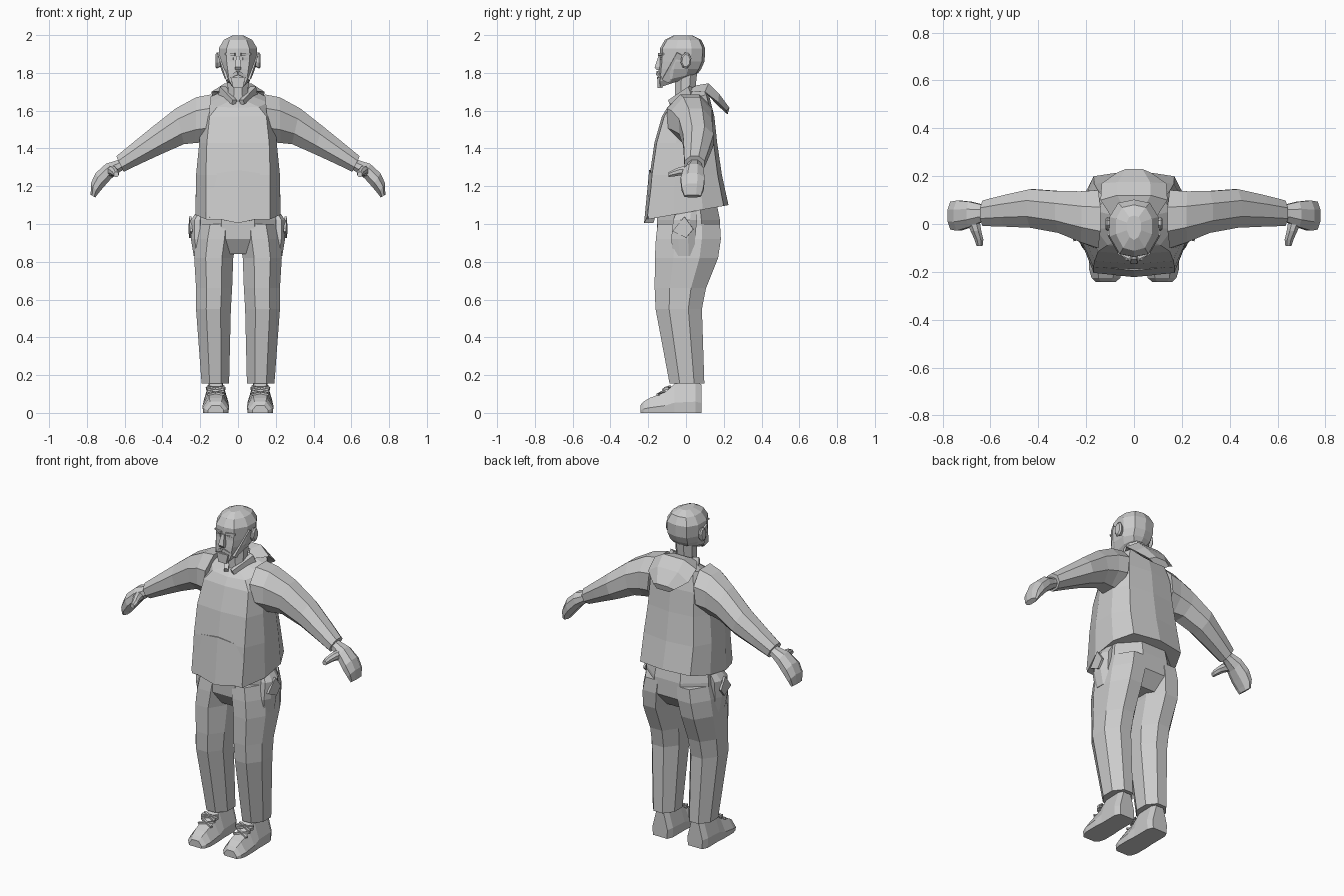
import bpy, bmesh, math
from mathutils import Vector

grey = bpy.data.materials.new("light_grey")
grey.diffuse_color = (0.6, 0.6, 0.6, 1)

OCT = [(math.cos(math.radians(a)) * 1.05, math.sin(math.radians(a)) * 1.05)
       for a in (22.5 + 45 * i for i in range(8))]
SHOE = [(-.95, -1), (.95, -1), (1, -.3), (.5, 1), (-.5, 1), (-1, -.3)]
BOX = [(-1, -1), (1, -1), (1, 1), (-1, 1)]


def loft(name, rings, mirror=False):
    """Skin closed rings of points and cap both ends."""
    bm = bmesh.new()
    vs = [[bm.verts.new(p) for p in r] for r in rings]
    n = len(vs[0])
    for a, b in zip(vs, vs[1:]):
        for i in range(n):
            j = (i + 1) % n
            bm.faces.new((a[i], a[j], b[j], b[i]))
    bm.faces.new(vs[0])
    bm.faces.new(vs[-1])
    bmesh.ops.recalc_face_normals(bm, faces=bm.faces)
    me = bpy.data.meshes.new(name)
    bm.to_mesh(me)
    bm.free()
    me.materials.append(grey)
    ob = bpy.data.objects.new(name, me)
    bpy.context.collection.objects.link(ob)
    if mirror:
        ob.modifiers.new("mirror", 'MIRROR').use_mirror_merge = False
    return ob


def ring(c, u, v, prof=OCT):
    c, u, v = Vector(c), Vector(u), Vector(v)
    return [c + u * a + v * b for a, b in prof]


def upright(name, rows, mirror=True, prof=OCT):
    """Rows of z, x0, x1, y0, y1."""
    return loft(name, [ring(((a + b) / 2, (c + d) / 2, z), ((b - a) / 2, 0, 0),
                            (0, (d - c) / 2, 0), prof) for z, a, b, c, d in rows], mirror)


def limb(name, rows):
    """Rows of top x, top z, bottom x, bottom z, centre y, half depth."""
    return loft(name, [ring(((a + c) / 2, y, (b + d) / 2), (0, r, 0),
                            ((a - c) / 2, 0, (b - d) / 2)) for a, b, c, d, y, r in rows], True)


def bar(name, a, b, r0, r1, mirror=True, prof=BOX):
    """Tapered bar between two points; r = (half width, half height)."""
    a, b = Vector(a), Vector(b)
    d = (b - a).normalized()
    ref = Vector((0, 0, 1)) if abs(d.z) < .8 else Vector((0, 1, 0))
    u = d.cross(ref).normalized()
    v = u.cross(d)
    return loft(name, [ring(a, u * r0[0], v * r0[1], prof),
                       ring(b, u * r1[0], v * r1[1], prof)], mirror)


def body(name, rows, back=.75, f1=.32, f2=.68, bow=.012):
    """Symmetric rings from rows: front z, back z, front y, back y, front half width, side half width."""
    rings = []
    for zf, zb, yf, yb, xf, xs in rows:
        L = yb - yf
        half = [(0, yf - bow), (xf, yf), (xs, yf + f1 * L), (xs, yf + f2 * L),
                (xs * back, yb - .06 * L), (0, yb)]
        pts = half + [(-x, y) for x, y in half[-2:0:-1]]
        rings.append([(x, y, zf + (zb - zf) * (y - yf) / L) for x, y in pts])
    return loft(name, rings)


# Hooded top
body("sweater", [
    (1.025, 1.10, -.20, .225, .17, .225), (1.26, 1.26, -.18, .19, .17, .222),
    (1.43, 1.43, -.155, .165, .165, .205), (1.57, 1.57, -.115, .15, .15, .195),
    (1.62, 1.69, -.088, .12, .11, .16), (1.65, 1.73, -.06, .08, .045, .075)])
limb("sleeve", [
    (.14, 1.69, .17, 1.43, .02, .125), (.22, 1.675, .225, 1.425, .03, .11),
    (.33, 1.615, .285, 1.42, .05, .09), (.45, 1.52, .40, 1.37, .065, .083),
    (.56, 1.43, .51, 1.32, .055, .068), (.645, 1.36, .605, 1.275, .045, .055)])

# Front pouch, slanting away from the belly
pouch = []
for y, z, dz in ((0, 1.285, -.025), (.0, 1.005, .035)):
    yy = -.195 if z > 1.2 else -.222
    pouch.append([(-.17, yy + .018, z + dz), (0, yy, z), (.17, yy + .018, z + dz),
                  (.175, yy + .06, z + dz), (0, yy + .05, z), (-.175, yy + .06, z + dz)])
loft("pouch", pouch)

# Hood folded down the back
hood = []
for hw, ys, zs, yc, zc, t in ((.075, .0, 1.705, .07, 1.735, .03), (.14, .10, 1.70, .13, 1.745, .05),
                              (.135, .17, 1.645, .185, 1.69, .06), (.07, .215, 1.60, .24, 1.615, .035)):
    hood.append([(-hw, ys, zs), (-hw * .5, yc - .01, zc), (hw * .5, yc - .01, zc), (hw, ys, zs),
                 (hw * .6, yc - .02, zc - t), (-hw * .6, yc - .02, zc - t)])
loft("hood", hood)
bar("collar", (.085, .03, 1.70), (.02, -.085, 1.645), (.018, .03), (.012, .012))

# Hands and thumbs
limb("hand", [
    (.625, 1.345, .60, 1.29, .045, .036), (.65, 1.335, .625, 1.275, .045, .038),
    (.70, 1.32, .67, 1.24, .04, .055), (.755, 1.27, .71, 1.195, .035, .065),
    (.78, 1.215, .74, 1.16, .035, .06), (.78, 1.155, .755, 1.14, .035, .045)])
loft("thumb", [ring(c, (r, 0, 0), (0, 0, r)) for c, r in (
    ((.675, .02, 1.28), .03), ((.66, -.03, 1.28), .023),
    ((.648, -.065, 1.27), .019), ((.645, -.092, 1.262), .013))], True)

# Trousers
upright("hips", [(.84, -.17, .17, -.10, .12), (.92, -.215, .215, -.155, .185),
                 (1.02, -.215, .215, -.16, .185), (1.12, -.20, .20, -.15, .165)], False)
upright("trouser_leg", [
    (.155, .045, .195, -.09, .10), (.55, .035, .225, -.165, .088),
    (.66, .028, .225, -.17, .11), (.82, .022, .235, -.17, .175),
    (.92, .005, .228, -.165, .19), (1.0, .002, .21, -.155, .185)])
upright("hip_pocket", [(.83, .18, .235, -.07, .05), (.92, .18, .25, -.08, .05),
                       (1.02, .18, .252, -.07, .06), (1.07, .17, .215, -.05, .06)])
bar("pocket_flap", (.25, -.04, 1.0), (.255, .02, .95), (.006, .05), (.006, .03))

# Shoes, laces and ankles
loft("shoe", [ring((.1175 + dx, y, h / 2), (w, 0, 0), (0, 0, h / 2), SHOE) for y, w, h, dx in (
    (.082, .05, .15, 0), (.05, .066, .17, 0), (-.06, .066, .155, 0), (-.11, .07, .11, 0),
    (-.19, .07, .08, 0), (-.225, .06, .06, 0), (-.242, .042, .04, 0))], True)
for s in (-1, 1):
    for y, z in ((-.085, .14), (-.115, .115)):
        bar("lace", (.118 - .045 * s, y, z), (.118 + .045 * s, y - .035, z - .018), (.006, .005), (.006, .005))
    bar("lace_loop", (.118, -.095, .135), (.118 + .05 * s, -.105, .13), (.004, .004), (.012, .008))

# Neck and head
upright("neck", [(1.60, -.06, .06, -.06, .06), (1.70, -.055, .055, -.06, .05),
                 (1.84, -.06, .06, -.06, .065)], False)
body("head", [
    (1.725, 1.77, -.135, .0, .028, .04), (1.755, 1.80, -.137, .065, .045, .07),
    (1.82, 1.82, -.132, .08, .055, .09), (1.86, 1.86, -.127, .098, .06, .098),
    (1.93, 1.93, -.125, .102, .06, .102), (1.975, 1.975, -.10, .08, .045, .075),
    (1.998, 1.998, -.055, .035, .018, .03)], back=.65)

# Face
loft("nose", [ring((0, y, z), (w, 0, 0), (0, .018, 0), BOX) for z, y, w in (
    (1.89, -.128, .009), (1.83, -.148, .017), (1.815, -.138, .014))])
bar("brow", (.016, -.14, 1.897), (.066, -.118, 1.90), (.008, .007), (.008, .004))
bar("eye", (.024, -.132, 1.875), (.056, -.122, 1.875), (.006, .007), (.006, .005))
bar("moustache", (0, -.148, 1.80), (.05, -.13, 1.775), (.01, .01), (.006, .006))
bar("lower_lip", (-.02, -.146, 1.772), (.02, -.146, 1.772), (.008, .005), (.008, .005), False)
bar("sideburn", (.10, -.03, 1.90), (.055, -.11, 1.755), (.008, .02), (.006, .02))
bar("beard", (0, -.135, 1.775), (0, -.138, 1.72), (.038, .016), (.026, .014), False)
loft("ear", [ring((x, .0, 1.865), (0, a, -a * .2), (0, a * .2, b)) for x, a, b in (
    (.09, .018, .03), (.112, .027, .042), (.12, .02, .032))], True)
